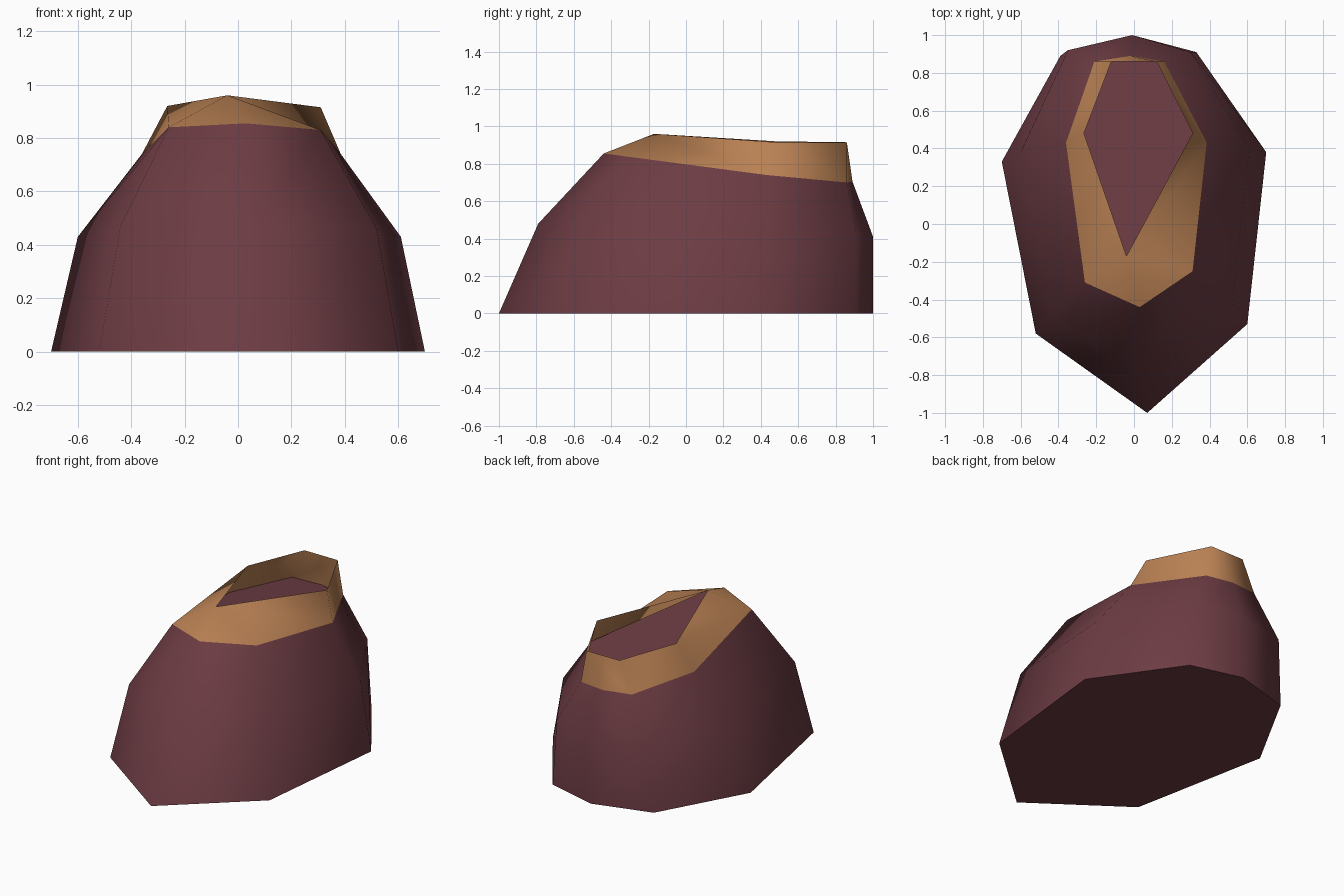
import bpy

if "Cube" in bpy.data.objects:
    bpy.data.objects.remove(bpy.data.objects["Cube"])


def material(name, rgb):
    m = bpy.data.materials.new(name)
    m.diffuse_color = (*rgb, 1)
    m.use_nodes = True
    m.node_tree.nodes["Principled BSDF"].inputs["Base Color"].default_value = m.diffuse_color
    return m


def part(name, verts, faces, mat, flat=()):
    """Mesh with smooth walls; the listed faces stay flat."""
    me = bpy.data.meshes.new(name)
    me.from_pydata(verts, [], faces)
    me.materials.append(mat)
    for p in me.polygons:
        p.use_smooth = p.index not in flat
    me.update()
    ob = bpy.data.objects.new(name, me)
    bpy.context.collection.objects.link(ob)
    return ob


plum = material("dark plum", (0.150, 0.045, 0.056))
tan = material("tan brown", (0.50, 0.225, 0.090))

# Eight-sided rings, running counter-clockwise from the front point
base = [(x, y, 0) for x, y in (
    (0.07, -1.0), (0.60, -0.53), (0.70, 0.38), (0.33, 0.91),
    (-0.01, 1.0), (-0.39, 0.89), (-0.70, 0.33), (-0.52, -0.58))]
middle = [(0.05, -0.79, 0.48), (0.52, -0.43, 0.46), (0.61, 0.40, 0.43),
          (0.30, 0.91, 0.43), (-0.01, 1.0, 0.41), (-0.35, 0.92, 0.42),
          (-0.60, 0.38, 0.43), (-0.44, -0.50, 0.47)]
shoulder = [(0.03, -0.44, 0.855), (0.31, -0.25, 0.83), (0.385, 0.43, 0.74),
            (0.16, 0.86, 0.70), (-0.02, 0.89, 0.705), (-0.21, 0.86, 0.715),
            (-0.36, 0.43, 0.74), (-0.26, -0.31, 0.84)]
# Five-sided rim: front, right, back right, back left, left
rim = [(-0.04, -0.17, 0.96), (0.31, 0.48, 0.915), (0.12, 0.86, 0.915),
       (-0.12, 0.86, 0.915), (-0.265, 0.48, 0.92)]

# Body: two bands of walls, closed bottom and the floor inside the collar
N = 8
walls = [(k * N + i, k * N + (i + 1) % N, (k + 1) * N + (i + 1) % N, (k + 1) * N + i)
         for k in range(2) for i in range(N)]
caps = [tuple(reversed(range(N))), tuple(range(2 * N, 3 * N))]
part("body", base + middle + shoulder, walls + caps, plum, flat=(16, 17))

# Collar: open wall joining the shoulder to the smaller rim
target = [0, 0, 1, 2, 2, 3, 4, 0]       # rim point above each shoulder point
collar_faces = []
for i in range(N):
    j = (i + 1) % N
    a, b = N + target[i], N + target[j]
    collar_faces.append((i, j, a))
    if a != b:
        collar_faces.append((j, b, a))
part("collar", shoulder + rim, collar_faces, tan)
